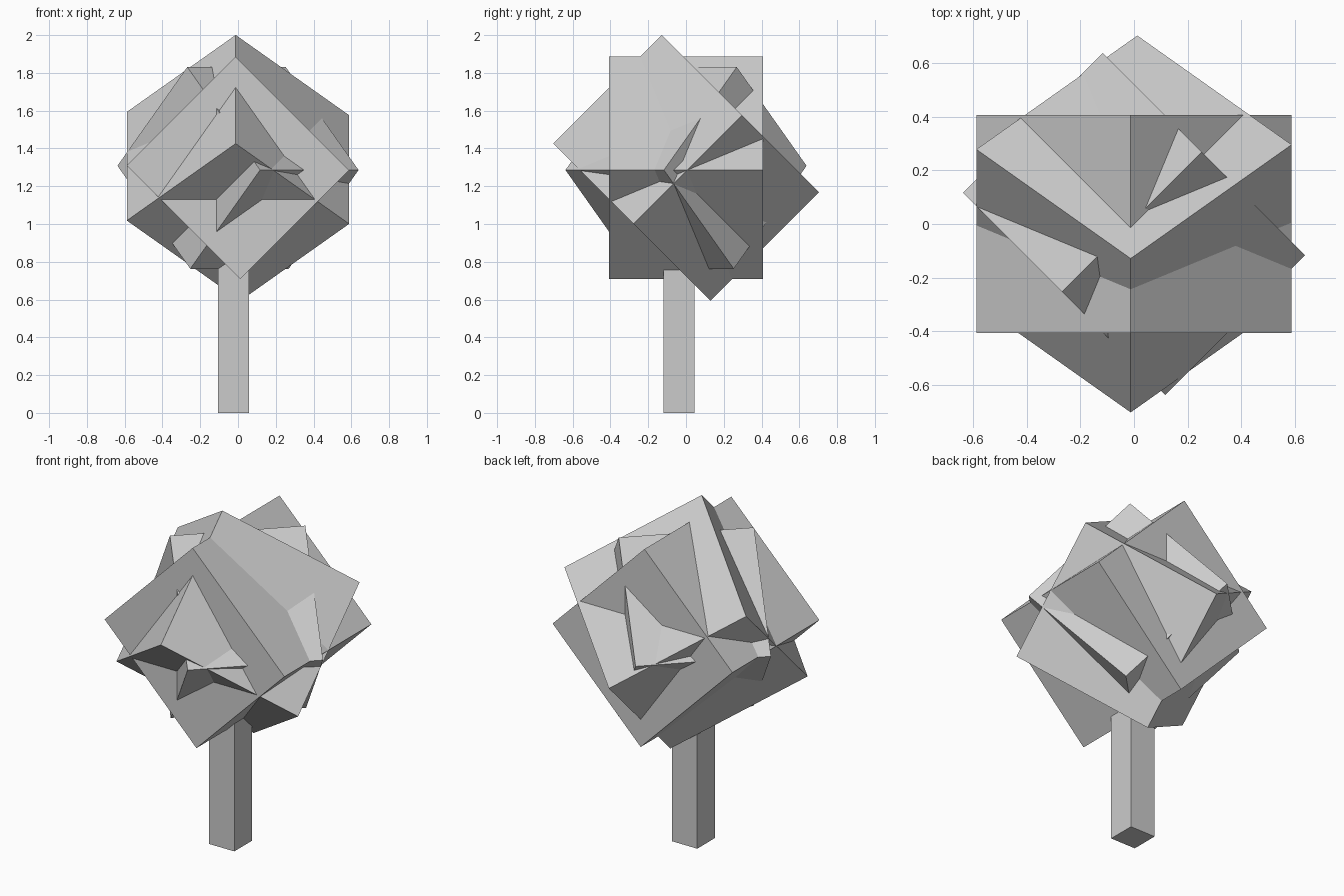
import bpy
from math import radians
from mathutils import Matrix

if "Cube" in bpy.data.objects:
    bpy.data.objects.remove(bpy.data.objects["Cube"])


def box(name, size, matrix):
    bpy.ops.mesh.primitive_cube_add(size=1)
    ob = bpy.context.object
    ob.name = name
    ob.data.transform(matrix @ Matrix.Diagonal((*size, 1)))
    return ob


# square trunk, running up into the foliage
box("trunk", (0.165, 0.165, 1.0), Matrix.Translation((-0.023, -0.037, 0.5)))

# foliage: the same block stood on its edge, then turned three ways
centre = Matrix.Translation((0, 0, 1.297))
on_edge = Matrix.Rotation(radians(-45), 4, 'Y')
turns = {
    "foliage_upright": Matrix.Identity(4),
    "foliage_tilted": Matrix.Rotation(radians(45), 4, 'X'),
    "foliage_turned": Matrix.Rotation(radians(-45), 4, 'Z') @ Matrix.Scale(0.907, 4),
}
for name, turn in turns.items():
    box(name, (0.815, 0.813, 0.85), centre @ turn @ on_edge)
